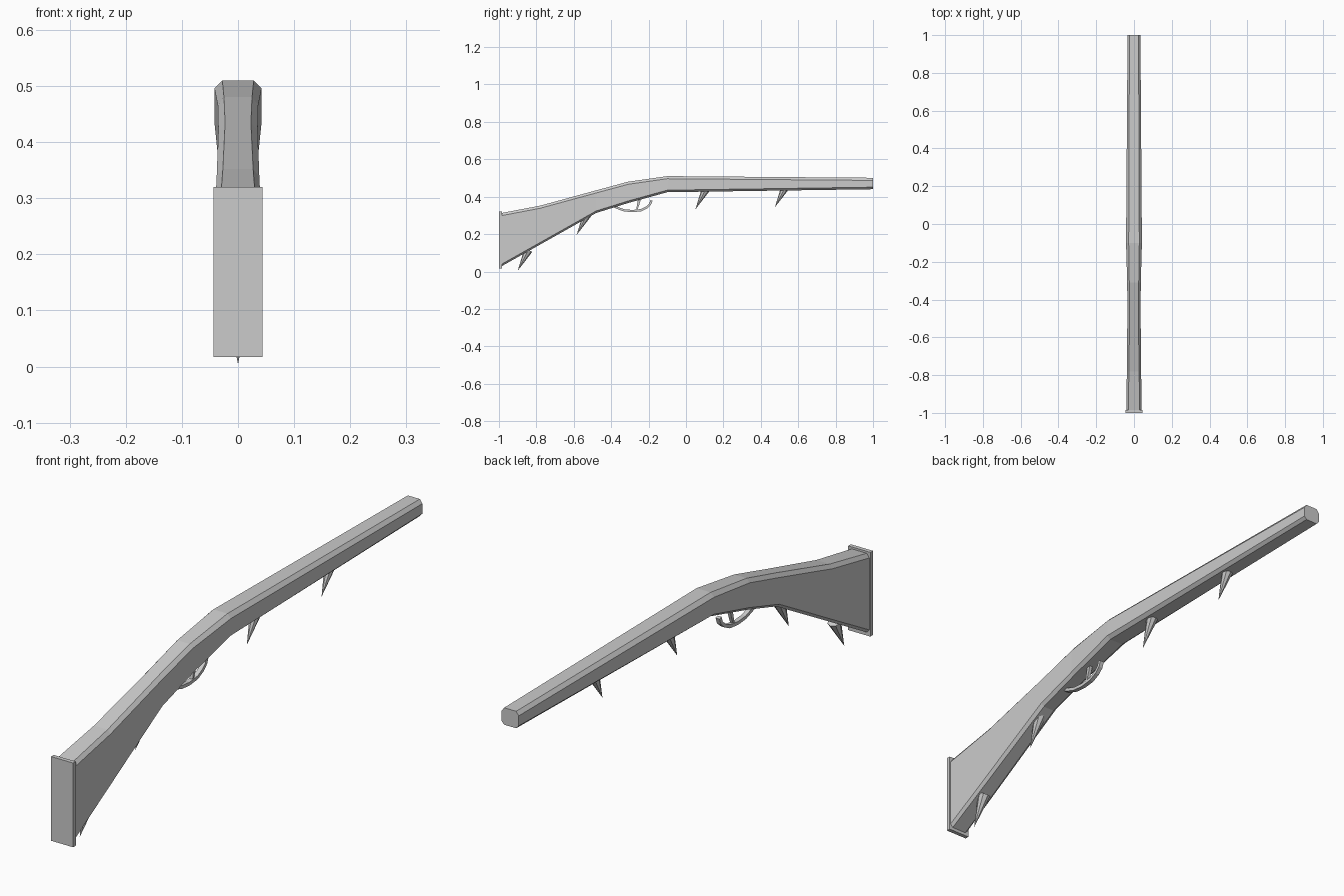
import bpy, bmesh
from mathutils import Vector

if "Cube" in bpy.data.objects:
    bpy.data.objects.remove(bpy.data.objects["Cube"])

mat = bpy.data.materials.new("plain grey")
mat.diffuse_color = (0.6, 0.6, 0.6, 1)
mat.use_nodes = True
mat.node_tree.nodes["Principled BSDF"].inputs["Base Color"].default_value = mat.diffuse_color


def finish(name, bm):
    bmesh.ops.recalc_face_normals(bm, faces=bm.faces)
    me = bpy.data.meshes.new(name)
    bm.to_mesh(me)
    bm.free()
    me.materials.append(mat)
    ob = bpy.data.objects.new(name, me)
    bpy.context.collection.objects.link(ob)
    return ob


def loft(name, rings):
    bm = bmesh.new()
    loops = [[bm.verts.new(p) for p in r] for r in rings]
    n = len(loops[0])
    for a, b in zip(loops, loops[1:]):
        for i in range(n):
            j = (i + 1) % n
            bm.faces.new((a[i], a[j], b[j], b[i]))
    bm.faces.new(loops[0])
    bm.faces.new(loops[-1])
    return finish(name, bm)


# Stock and barrel: chamfered section lofted along y
# (y, top, bottom, half width, half width of the top flat)
stations = [
    (-0.99, 0.312, 0.026, 0.040, 0.030),
    (-0.78, 0.352, 0.144, 0.038, 0.027),
    (-0.48, 0.434, 0.313, 0.035, 0.023),
    (-0.31, 0.480, 0.366, 0.036, 0.025),
    (-0.10, 0.510, 0.424, 0.042, 0.028),
    (1.00, 0.501, 0.440, 0.034, 0.024),
]


def section(y, top, bot, w, f):
    half = [(f, top), (w, top - 0.014), (w, bot + 0.011), (f, bot)]
    return [(x, y, z) for x, z in half] + [(-x, y, z) for x, z in reversed(half)]


loft("stock_and_barrel", [section(*s) for s in stations])

# Butt plate
loft("butt_plate", [[(-0.044, y, 0.017), (0.044, y, 0.017), (0.044, y, 0.32), (-0.044, y, 0.32)]
                    for y in (-1.0, -0.985)])


# Spikes under the stock, all leaning the same way
def spike(name, y, z):
    axis = Vector((0, 0.46, 0.89)).normalized()
    bm = bmesh.new()
    bmesh.ops.create_cone(bm, cap_ends=True, segments=8, radius1=0.0, radius2=0.023, depth=0.125)
    bmesh.ops.remove_doubles(bm, verts=bm.verts, dist=1e-5)
    bmesh.ops.translate(bm, verts=bm.verts, vec=(0, 0, 0.0625))
    rot = Vector((0, 0, 1)).rotation_difference(axis).to_matrix()
    bmesh.ops.rotate(bm, verts=bm.verts, cent=(0, 0, 0), matrix=rot)
    bmesh.ops.translate(bm, verts=bm.verts, vec=(0, y, z))
    finish(name, bm)


for i, (y, z) in enumerate([(0.475, 0.343), (0.05, 0.332), (-0.585, 0.195), (-0.90, 0.004)]):
    spike(f"spike_{i + 1}", y, z)


# Trigger guard and trigger: flat strips swept in the side plane
def strip(name, pts, widths, half):
    rings = []
    for i, (y, z) in enumerate(pts):
        a, b = pts[max(i - 1, 0)], pts[min(i + 1, len(pts) - 1)]
        t = Vector((b[0] - a[0], b[1] - a[1])).normalized()
        n = Vector((-t.y, t.x)) * widths[i]
        rings.append([(-half, y + n.x, z + n.y), (half, y + n.x, z + n.y),
                      (half, y - n.x, z - n.y), (-half, y - n.x, z - n.y)])
    loft(name, rings)


guard = [(-0.40, 0.358), (-0.37, 0.341), (-0.33, 0.327), (-0.285, 0.323),
         (-0.24, 0.328), (-0.21, 0.343), (-0.192, 0.36), (-0.185, 0.38)]
strip("trigger_guard", guard, [0.006] * len(guard), 0.008)
strip("trigger", [(-0.247, 0.395), (-0.255, 0.36), (-0.265, 0.325)], [0.008, 0.006, 0.003], 0.006)
